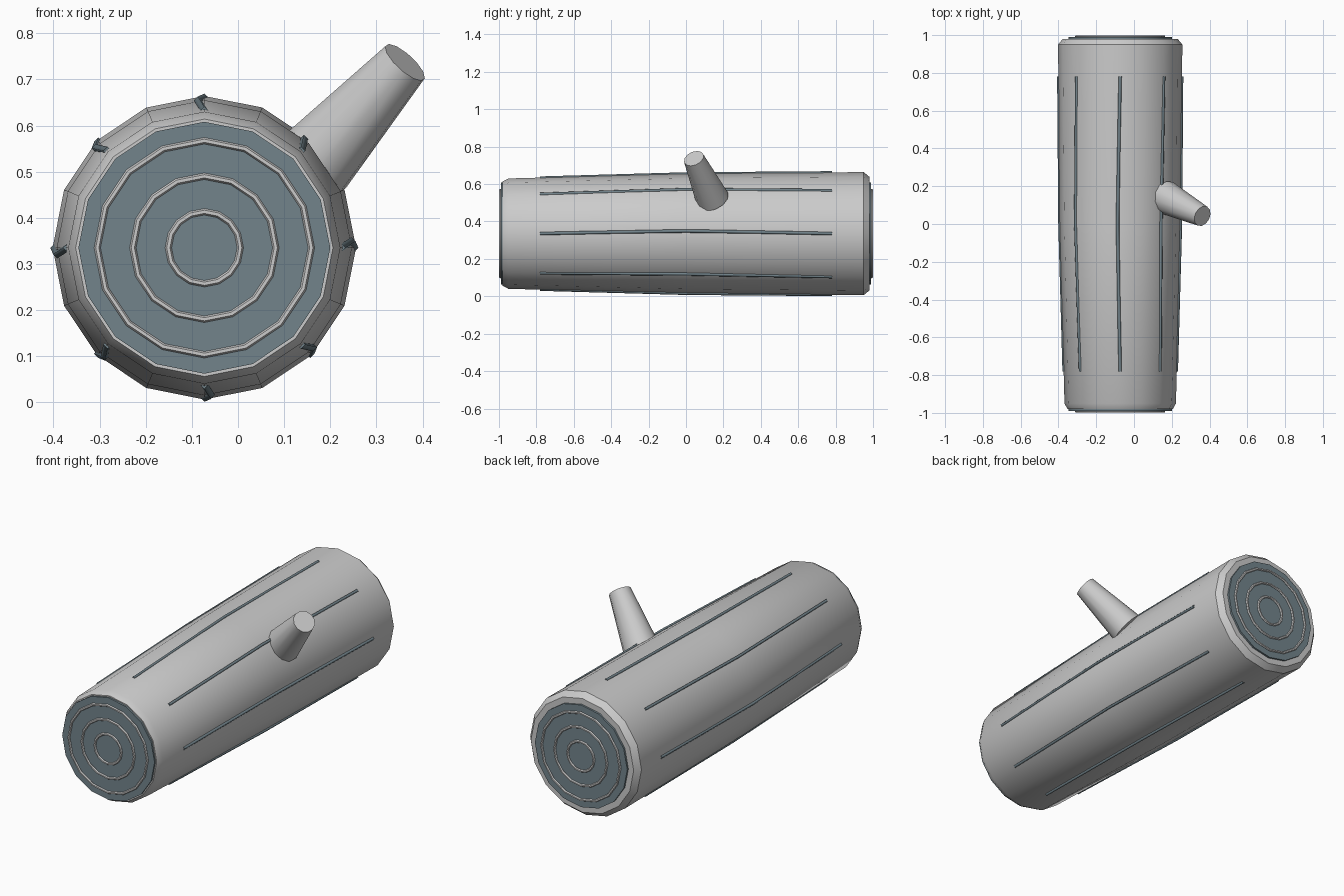
import bpy, bmesh
from math import sin, cos, pi, radians
from mathutils import Vector

if "Cube" in bpy.data.objects:
    bpy.data.objects.remove(bpy.data.objects["Cube"])

CX, CZ, SIDES = -0.073, 0.335, 16

dark = bpy.data.materials.new("dark_wood")
dark.diffuse_color = (0.17, 0.23, 0.26, 1)
dark.use_nodes = True
dark.node_tree.nodes["Principled BSDF"].inputs["Base Color"].default_value = dark.diffuse_color


def finish(obj, mat=None, smooth=True):
    if mat:
        obj.data.materials.append(mat)
    if smooth:
        bpy.ops.object.select_all(action='DESELECT')
        obj.select_set(True)
        bpy.context.view_layer.objects.active = obj
        bpy.ops.object.shade_smooth_by_angle(angle=radians(30))
    return obj


def lathe(name, profile, mat=None, closed=False):
    """Turn (y, radius) points around the log axis; closed makes a ring, else ends are capped."""
    bm = bmesh.new()
    rows = []
    for y, r in profile:
        rows.append([bm.verts.new((CX + r * sin(2 * pi * i / SIDES), y,
                                   CZ + r * cos(2 * pi * i / SIDES))) for i in range(SIDES)])
    pairs = list(zip(rows, rows[1:]))
    if closed:
        pairs.append((rows[-1], rows[0]))
    for a, b in pairs:
        for i in range(SIDES):
            j = (i + 1) % SIDES
            bm.faces.new((a[i], a[j], b[j], b[i]))
    if not closed:
        bm.faces.new(rows[0])
        bm.faces.new(rows[-1])
    bmesh.ops.recalc_face_normals(bm, faces=bm.faces)
    me = bpy.data.meshes.new(name)
    bm.to_mesh(me)
    bm.free()
    obj = bpy.data.objects.new(name, me)
    bpy.context.collection.objects.link(obj)
    return finish(obj, mat)


# tapered log with chamfered ends
lathe("log_bark", [(-0.98, 0.279), (-0.95, 0.295), (0, 0.32), (0.95, 0.329), (0.98, 0.304)])

# cut ends with growth rings
for side, s in (("front", -1), ("back", 1)):
    lathe(side + "_cut_face", [(s * 0.97, 0.273), (s * 0.99, 0.273)], dark)
    for k, r in enumerate((0.078, 0.155, 0.232)):
        m = 0.007
        ring = [(s * (0.993 + m * sin(a * pi / 3)), r + m * cos(a * pi / 3)) for a in range(6)]
        ring = [(max(-1, min(1, y)), q) for y, q in ring]
        lathe(f"{side}_growth_ring_{k + 1}", ring, closed=True)

# bark cracks: slim bent strips lying on the surface
for k in range(8):
    ang = k * pi / 4
    out = Vector((cos(ang), 0, sin(ang)))
    tan = Vector((-sin(ang), 0, cos(ang)))
    cu = bpy.data.curves.new(f"bark_crack_{k + 1}", 'CURVE')
    cu.dimensions = '3D'
    cu.bevel_depth = 0.009
    cu.bevel_resolution = 0
    cu.use_fill_caps = True
    sp = cu.splines.new('POLY')
    sp.points.add(2)
    for p, (y, r, t) in zip(sp.points, ((-0.78, 0.297, 0), (0, 0.319, 0.014), (0.78, 0.325, 0))):
        v = Vector((CX, y, CZ)) + out * r + tan * t
        p.co = (*v, 1)
    obj = bpy.data.objects.new(f"bark_crack_{k + 1}", cu)
    bpy.context.collection.objects.link(obj)
    finish(obj, dark, smooth=False)

# broken branch stub
base, tip = Vector((0.165, 0.142, 0.52)), Vector((0.362, 0.042, 0.737))
axis = tip - base
bpy.ops.mesh.primitive_cone_add(vertices=12, radius1=0.09, radius2=0.056, depth=axis.length,
                                location=(base + tip) / 2,
                                rotation=axis.to_track_quat('Z', 'Y').to_euler())
stub = bpy.context.object
stub.name = "branch_stub"
finish(stub)
